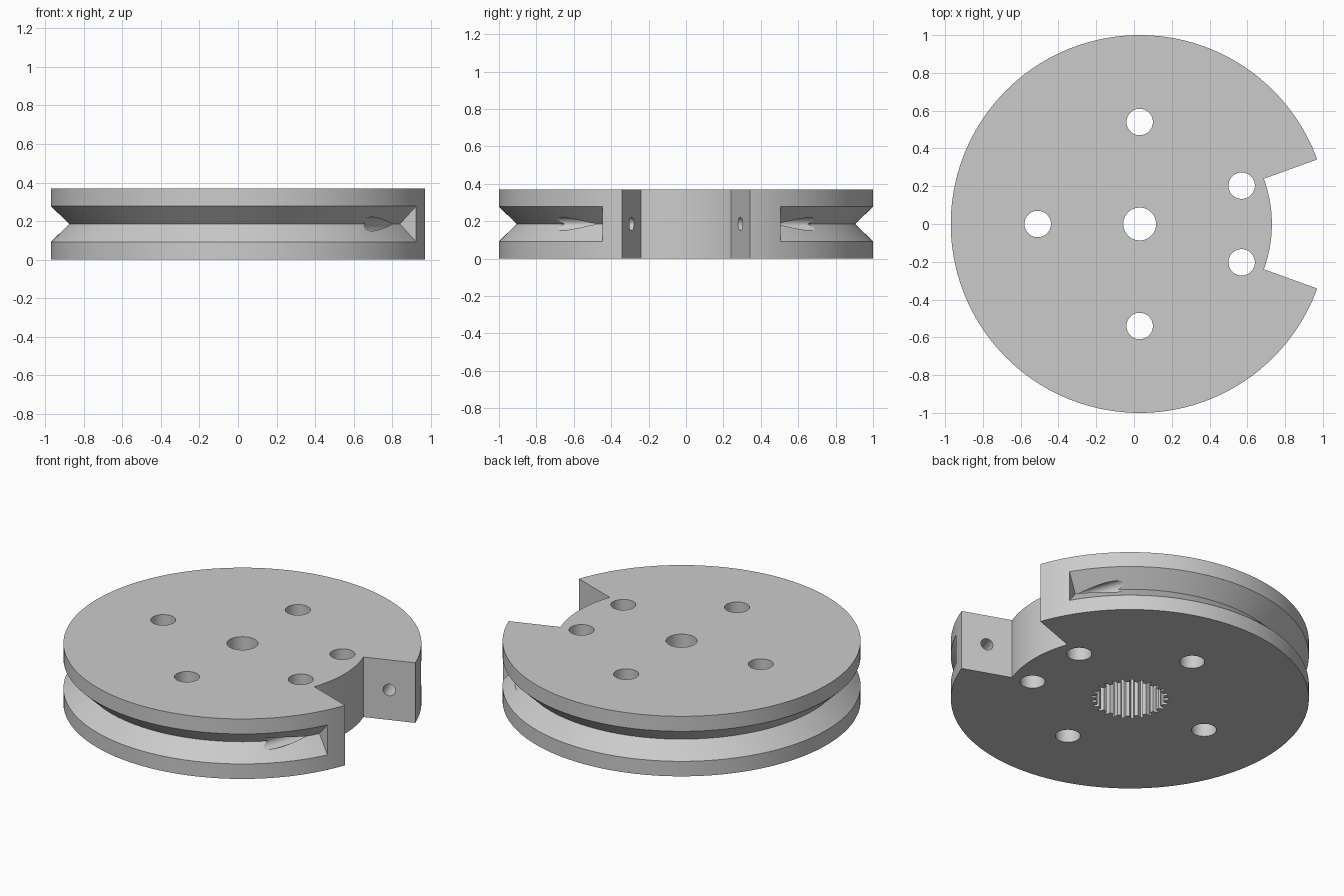
import bpy, bmesh
from math import sin, cos, radians, pi, hypot
from mathutils import Vector

if "Cube" in bpy.data.objects:
    bpy.data.objects.remove(bpy.data.objects["Cube"])

H = 0.37                  # disc thickness
MID = H / 2
AXIS = Vector((0.03, 0))  # disc axis
NOTCH = radians(20)       # half angle of the notch

grey = bpy.data.materials.new("grey")
grey.use_nodes = True
grey.diffuse_color = (0.6, 0.6, 0.6, 1)
grey.node_tree.nodes["Principled BSDF"].inputs["Base Color"].default_value = grey.diffuse_color


def polar(r, a):
    return AXIS.x + r * cos(a), AXIS.y + r * sin(a)


def arc(r, a0, a1, n):
    return [polar(r, a0 + (a1 - a0) * i / n) for i in range(n + 1)]


def loft(name, rings, closed=False):
    """Skin a list of equal rings of points, capping the ends."""
    bm = bmesh.new()
    rows = [[bm.verts.new(p) for p in ring] for ring in rings]
    n = len(rows[0])
    for a, b in zip(rows, rows[1:]):
        for i in range(n):
            j = (i + 1) % n
            bm.faces.new((a[i], a[j], b[j], b[i]))
    bm.faces.new(rows[0])
    bm.faces.new(rows[-1])
    bmesh.ops.recalc_face_normals(bm, faces=bm.faces)
    mesh = bpy.data.meshes.new(name)
    bm.to_mesh(mesh)
    bm.free()
    mesh.materials.append(grey)
    ob = bpy.data.objects.new(name, mesh)
    bpy.context.collection.objects.link(ob)
    return ob


def prism(name, outline, z0, z1):
    return loft(name, [[(x, y, z) for x, y in outline] for z in (z0, z1)])


def circle(x, y, r, n=48):
    return [(x + r * cos(2 * pi * i / n), y + r * sin(2 * pi * i / n)) for i in range(n)]


# Disc with the notch cut straight into its outline
outline = arc(1, NOTCH, 2 * pi - NOTCH, 160) + arc(0.70, -NOTCH, NOTCH, 20)
pulley = prism("pulley_disc", outline, 0, H)

cutters = []

# V-shaped rope groove round the rim, stopping short of the notch
start, end = radians(30.3), radians(360 - 26.6)
sections = []
for i in range(151):
    a = start + (end - start) * i / 150
    sections.append([(*polar(r, a), MID + dz)
                     for r, dz in ((0.905, 0), (1, 0.0925), (1.05, 0.0925),
                                   (1.05, -0.0925), (1, -0.0925))])
cutters.append(loft("groove_cutter", sections))

# Rope holes from the notch walls into the groove
for side in (1, -1):
    a = side * NOTCH
    along = Vector((-sin(a), cos(a), 0)) * side
    out = Vector((cos(a), sin(a), 0))
    base = Vector((*polar(0.85, a), MID))
    rings = [[base + along * t + out * u + Vector((0, 0, w))
              for u, w in circle(0, 0, 0.036, 32)] for t in (-0.05, 0.6)]
    cutters.append(loft("rope_hole_cutter", rings))

# Bolt holes and centre screw hole
bolts = [(0.03, 0.54), (0.03, -0.54), (-0.51, 0), (0.57, 0.203), (0.57, -0.203)]
for x, y in bolts:
    cutters.append(prism("bolt_hole_cutter", circle(x, y, 0.07), -0.1, H + 0.1))
cutters.append(prism("screw_hole_cutter", circle(*AXIS, 0.087), -0.1, H + 0.1))

# Toothed shaft socket in the underside
TEETH = 25
spline = []
for i in range(TEETH):
    for f, r in ((0, 0.19), (0.45, 0.19), (0.6, 0.218), (0.85, 0.218)):
        spline.append(polar(r, 2 * pi * (i + f) / TEETH))
cutters.append(prism("socket_cutter", spline, -0.1, 0.27))

# Cut everything, then discard the cutters
bpy.context.view_layer.objects.active = pulley
for c in cutters:
    c.hide_render = True
    mod = pulley.modifiers.new(c.name, "BOOLEAN")
    mod.operation = "DIFFERENCE"
    mod.solver = "EXACT"
    mod.object = c
    bpy.ops.object.modifier_apply(modifier=mod.name)
    bpy.data.objects.remove(c)

bpy.ops.object.select_all(action="DESELECT")
pulley.select_set(True)
bpy.ops.object.shade_smooth_by_angle(angle=radians(12))
